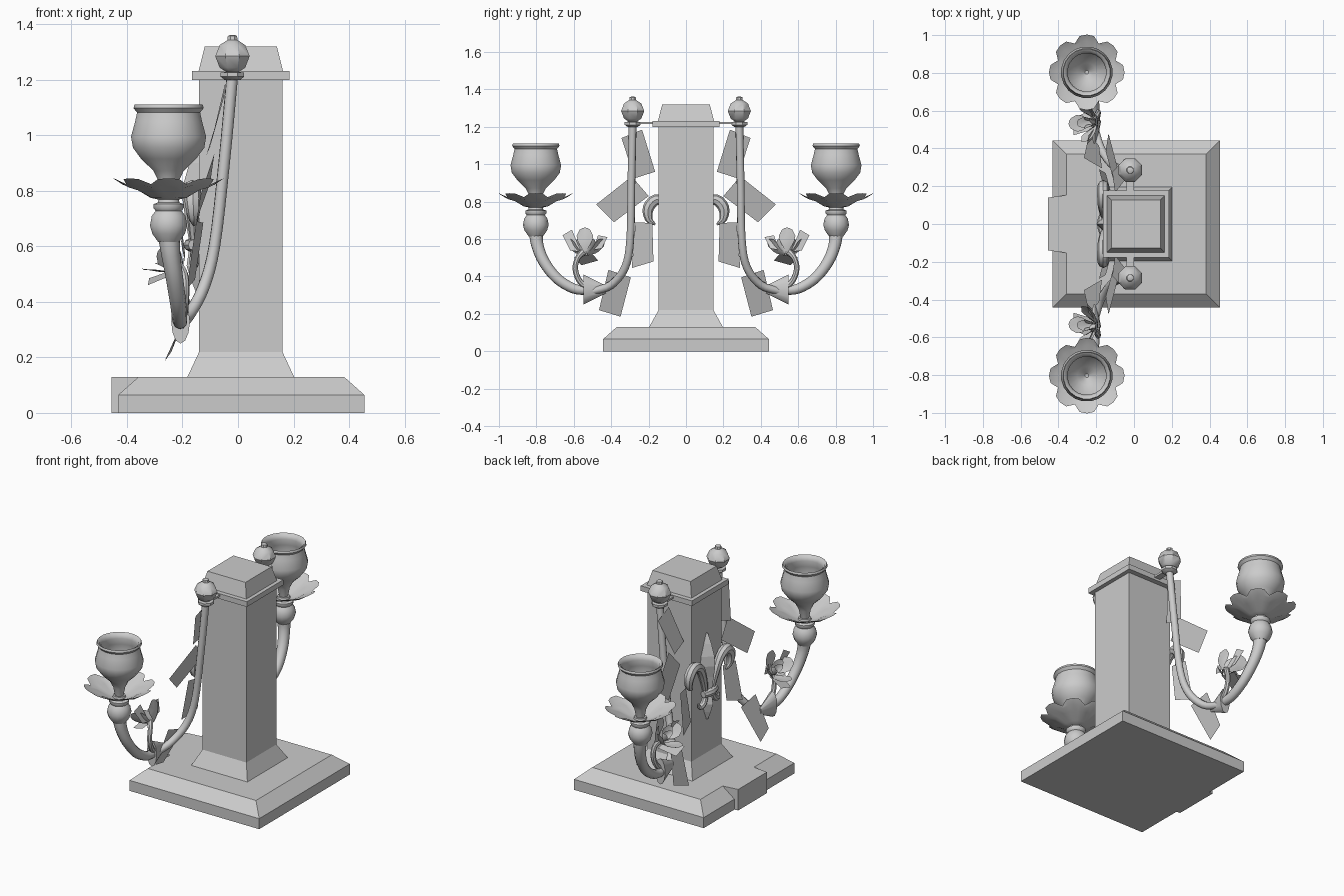
import bpy, bmesh
from math import sin, cos, pi, radians
from mathutils import Vector, Matrix

if "Cube" in bpy.data.objects:
    bpy.data.objects.remove(bpy.data.objects["Cube"])


def finish(name, bm, smooth=True, mirror=False, fix=True):
    if fix:
        bmesh.ops.recalc_face_normals(bm, faces=bm.faces[:])
    me = bpy.data.meshes.new(name)
    bm.to_mesh(me)
    bm.free()
    ob = bpy.data.objects.new(name, me)
    bpy.context.collection.objects.link(ob)
    if smooth:
        bpy.ops.object.select_all(action='DESELECT')
        ob.select_set(True)
        bpy.context.view_layer.objects.active = ob
        bpy.ops.object.shade_smooth_by_angle(angle=radians(40))
    if mirror:  # second copy on the other side of the pillar
        m = ob.modifiers.new("mirror", 'MIRROR')
        m.use_axis = (False, True, False)
        m.use_mirror_merge = False
    return ob


def bridge(bm, rings, closed=True):
    for a, b in zip(rings, rings[1:]):
        n = len(a)
        for i in range(n if closed else n - 1):
            j = (i + 1) % n
            bm.faces.new((a[i], a[j], b[j], b[i]))


def stack(name, cx, levels):
    """Rectangular levels (z, half x, half y) joined into a solid."""
    bm = bmesh.new()
    rings = [[bm.verts.new((cx + sx * hx, sy * hy, z))
              for sx, sy in ((-1, -1), (1, -1), (1, 1), (-1, 1))] for z, hx, hy in levels]
    bridge(bm, rings)
    bm.faces.new(rings[0])
    bm.faces.new(rings[-1])
    return finish(name, bm, False)


def lathe(name, x, y, prof, n):
    bm = bmesh.new()
    rings = [[bm.verts.new((x + r * cos(2 * pi * (i + .5) / n), y + r * sin(2 * pi * (i + .5) / n), z))
              for i in range(n)] for r, z in prof]
    bridge(bm, rings)
    bm.faces.new(rings[0])
    bm.faces.new(rings[-1])
    return finish(name, bm, True, True)


def spline(pts, steps):
    """Catmull-Rom through 4D points (x, y, z, radius)."""
    p = [Vector(q) for q in pts]
    p = [2 * p[0] - p[1]] + p + [2 * p[-1] - p[-2]]
    out = []
    for a, b, c, d in zip(p, p[1:], p[2:], p[3:]):
        for s in range(steps):
            t = s / steps
            out.append(.5 * (2 * b + (c - a) * t + (2 * a - 5 * b + 4 * c - d) * t * t
                             + (3 * b - a - 3 * c + d) * t ** 3))
    return out + [p[-2]]


def tube(name, pts, n=10, steps=4, mirror=True):
    q = spline(pts, steps)
    c = [v.to_3d() for v in q]
    bm = bmesh.new()
    rings, prev, side = [], None, None
    for i, v in enumerate(q):
        t = (c[min(i + 1, len(c) - 1)] - c[max(i - 1, 0)]).normalized()
        side = t.orthogonal().normalized() if prev is None else prev.rotation_difference(t) @ side
        prev = t
        other = t.cross(side)
        rings.append([bm.verts.new(c[i] + v[3] * (side * cos(2 * pi * k / n) + other * sin(2 * pi * k / n)))
                      for k in range(n)])
    bridge(bm, rings)
    bm.faces.new(rings[0])
    bm.faces.new(rings[-1])
    return finish(name, bm, True, mirror)


# Plinth, front block on the -x edge, pillar and cap
stack("plinth", .012, [(0, .443, .443), (.065, .443, .443), (.13, .37, .37)])
bm = bmesh.new()
rings = [[bm.verts.new((x, y, z)) for x, y in ((-.455, -.14), (-.34, -.155), (-.34, .155), (-.455, .14))]
         for z in (0, .13)]
bridge(bm, rings)
bm.faces.new(rings[0])
bm.faces.new(rings[1])
finish("plinth_block", bm, False)
stack("pillar", .01, [(.13, .192, .197), (.22, .15, .147), (1.2, .15, .147)])
stack("cap_slab", .01, [(1.2, .175, .178), (1.232, .175, .178)])
stack("cap_top", .01, [(1.232, .152, .15), (1.32, .13, .127)])

# Cross bar carrying the finials
stack("cross_bar", -.02, [(1.214, .02, .3), (1.226, .02, .3)])
lathe("finial", -.02, .285, [(.03, 1.2), (.046, 1.211), (.046, 1.226), (.024, 1.228), (.05, 1.244), (.067, 1.285),
                             (.05, 1.325), (.02, 1.343), (.018, 1.358), (.008, 1.362)], 8)

# Curved arms with a flared collar
tube("upper_arm", [(-.02, .285, 1.22, .021), (-.05, .292, .9, .021), (-.085, .298, .6, .021),
                   (-.125, .325, .45, .022), (-.175, .4, .355, .022), (-.205, .5, .32, .02)])
bm = bmesh.new()
bmesh.ops.create_cone(bm, cap_ends=True, segments=12, radius1=.02, radius2=.08, depth=.12,
                      matrix=Matrix.Translation((-.207, .487, .33)) @ Matrix.Rotation(-pi / 2, 4, 'X')
                      @ Matrix.Diagonal((.42, 1, 1, 1)))
finish("arm_collar", bm, True, True)
tube("lower_arm", [(-.207, .52, .325, .024), (-.21, .6, .335, .027), (-.215, .69, .39, .029),
                   (-.228, .76, .48, .031), (-.242, .795, .57, .034), (-.25, .803, .645, .04)])

# Candle socket: knob, scalloped dish and hollow cup
CX, CY = -.25, .803
lathe("socket_knob", CX, CY, [(.038, .615), (.06, .645), (.069, .675), (.062, .71), (.048, .728),
                              (.056, .738), (.056, .752), (.04, .758), (.035, .78)], 14)
bm = bmesh.new()
rings = []
for r0, r1, z0, z1 in ((.02, .02, .765, .765), (.065, .065, .775, .775), (.12, .12, .808, .802),
                       (.165, .155, .822, .812), (.2, .165, .845, .824)):
    ring = []
    for i in range(32):
        f = (0, .12, 1, .12)[i % 4]
        a = 2 * pi * i / 32
        r = r0 + (r1 - r0) * f
        ring.append(bm.verts.new((CX + r * cos(a), CY + r * sin(a), z0 + (z1 - z0) * f)))
    rings.append(ring)
bridge(bm, rings)
bm.faces.new(rings[0])
finish("petal_dish", bm, True, True)
lathe("candle_cup", CX, CY, [(.022, .765), (.034, .83), (.055, .872), (.1, .915), (.13, .955), (.137, .995),
                             (.122, 1.05), (.115, 1.082), (.128, 1.098), (.124, 1.111), (.11, 1.102),
                             (.102, 1.08), (.112, 1.04), (.12, .99), (.112, .955), (.05, .9), (.01, .86)], 20)

# Rose on its own stem
tube("rose_stem", [(-.207, .5, .325, .018), (-.195, .565, .37, .016), (-.19, .592, .44, .015),
                   (-.195, .578, .5, .015), (-.22, .545, .535, .02)], 8)
bm = bmesh.new()
rot = Vector((-.7, -.05, .7)).to_track_quat('Z', 'Y').to_matrix().to_4x4()
place = Matrix.Translation((-.205, .54, .52)) @ rot
# (count, start angle, half width, flare, length, spread)
for count, start, width, flare, length in ((4, .0, .62, .088, .10), (3, .5, .75, .042, .085), (2, 0, 1.1, .018, .08)):
    for k in range(count):
        mid = start + 2 * pi * k / count
        rows = []
        for v in (0, .25, .5, .75, 1):
            row = []
            w = width * (.5, .9, 1, .9, .45)[round(v * 4)]
            for u in (-1, -.5, 0, .5, 1):
                r = .012 + flare * v ** .7
                row.append(bm.verts.new(place @ Vector((r * cos(mid + u * w), r * sin(mid + u * w),
                                                        length * (v - .12 * u * u * v)))))
            rows.append(row)
        bridge(bm, rows, False)
finish("rose_petals", bm, True, True, False)
# Sepals under the rose
bm = bmesh.new()
for pts in (((-.22, .5, .52), (-.32, .47, .485), (-.325, .56, .46), (-.23, .6, .5)),
            ((-.215, .56, .53), (-.22, .62, .54), (-.25, .66, .62), (-.24, .61, .65)),
            ((-.215, .5, .54), (-.22, .45, .55), (-.25, .42, .61), (-.24, .47, .62))):
    bm.faces.new([bm.verts.new(p) for p in pts])
finish("sepals", bm, False, True, False)

# Flat leaf cards beside each arm
bm = bmesh.new()
for pts in (((-.05, .345, 1.14), (-.047, .235, 1.185), (-.1, .165, .96), (-.115, .275, .925)),
            ((-.135, .48, .785), (-.085, .29, .935), (-.1, .2, .83), (-.15, .385, .69)),
            ((-.155, .174, .48), (-.185, .29, .445), (-.15, .27, .69), (-.125, .18, .685)),
            ((-.24, .465, .22), (-.185, .415, .435), (-.17, .295, .395), (-.265, .35, .185))):
    bm.faces.new([bm.verts.new(p) for p in pts])
finish("leaf_cards", bm, False, True, False)

# Three-petal ornament on the -x face of the pillar
bm = bmesh.new()
for rows in (((.96, .003, .005), (.9, .028, .03), (.83, .056, .05), (.77, .062, .055), (.7, .04, .045), (.61, .02, .03)),
             ((.6, .02, .03), (.53, .036, .04), (.48, .025, .025), (.43, .003, .005))):
    rings = [[bm.verts.new((-.138, -w, z)), bm.verts.new((-.145 - d, 0, z)), bm.verts.new((-.138, w, z))]
             for z, w, d in rows]
    bridge(bm, rings)
finish("ornament_petal", bm, False)
tube("ornament_curl", [(-.155, .03, .6, .014), (-.16, .055, .69, .022), (-.165, .1, .785, .027),
                       (-.165, .16, .81, .03), (-.163, .202, .765, .03), (-.16, .198, .705, .02),
                       (-.158, .165, .678, .006)], 8, 3)
tube("ornament_foot", [(-.155, .025, .6, .014), (-.157, .05, .55, .018), (-.157, .085, .535, .015),
                       (-.155, .1, .56, .005)], 8, 3)
tube("ornament_band", [(-.16, -.06, .605, .02), (-.172, 0, .605, .024), (-.16, .06, .605, .02)], 8, 3, False)
